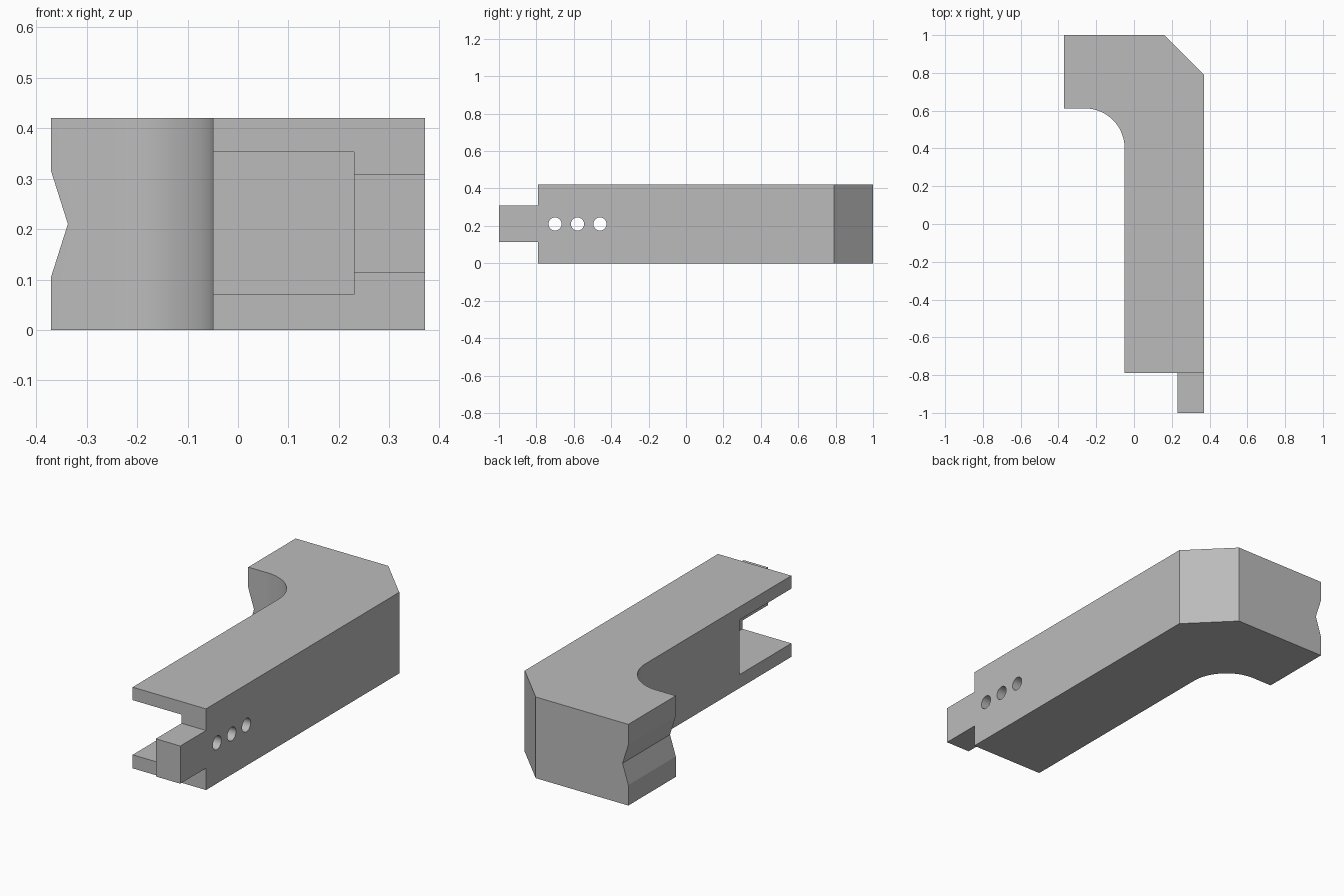
import bpy, bmesh
from math import cos, sin, pi, radians

if "Cube" in bpy.data.objects:
    bpy.data.objects.remove(bpy.data.objects["Cube"])

HEIGHT = 0.42
MID = HEIGHT / 2

grey = bpy.data.materials.new("plain grey")
grey.use_nodes = True
colour = (0.5, 0.5, 0.5, 1)
grey.diffuse_color = colour
grey.node_tree.nodes["Principled BSDF"].inputs["Base Color"].default_value = colour


def prism(name, outline, sweep):
    """Sweep a closed outline of 3D points along a vector."""
    bm = bmesh.new()
    face = bm.faces.new([bm.verts.new(p) for p in outline])
    swept = bmesh.ops.extrude_face_region(bm, geom=[face])["geom"]
    bmesh.ops.translate(bm, vec=sweep, verts=[v for v in swept if isinstance(v, bmesh.types.BMVert)])
    bmesh.ops.recalc_face_normals(bm, faces=bm.faces)
    mesh = bpy.data.meshes.new(name)
    bm.to_mesh(mesh)
    bm.free()
    mesh.materials.append(grey)
    obj = bpy.data.objects.new(name, mesh)
    bpy.context.collection.objects.link(obj)
    return obj


def block(name, x0, x1, y0, y1, z0, z1):
    outline = [(x0, y0, z0), (x1, y0, z0), (x1, y1, z0), (x0, y1, z0)]
    return prism(name, outline, (0, 0, z1 - z0))


# Angled arm: chamfered outer corner and rounded inner corner
radius = 0.21
plan = [(-0.05, -1), (0.37, -1), (0.37, 0.79), (0.16, 1), (-0.37, 1), (-0.37, 0.612)]
steps = 24
for i in range(steps + 1):
    a = pi / 2 * (1 - i / steps)
    plan.append((-0.05 - radius + radius * cos(a), 0.612 - radius + radius * sin(a)))
arm = prism("angled_arm", [(x, y, 0) for x, y in plan], (0, 0, HEIGHT))

# Cutters: shoulders above and below the end tab, then the open side pocket
cutters = [
    block("upper_shoulder_cutter", -0.2, 0.5, -1.2, -0.79, 0.308, 0.6),
    block("lower_shoulder_cutter", -0.2, 0.5, -1.2, -0.79, -0.2, 0.113),
    block("pocket_cutter", -0.2, 0.23, -1.3, -0.365, 0.07, 0.353),
]

# V groove across the short end
groove = [(-0.337, MID), (-0.403, MID + 0.208), (-0.403, MID - 0.208)]
cutters.append(prism("groove_cutter", [(x, 0.5, z) for x, z in groove], (0, 0.6, 0)))

# Row of three pin holes through the pocket wall
for i in range(3):
    y = -0.70 + 0.12 * i
    ring = [(0.1, y + 0.035 * cos(t * pi / 16), MID + 0.035 * sin(t * pi / 16)) for t in range(32)]
    cutters.append(prism("pin_hole_cutter", ring, (0.4, 0, 0)))

# Cut the arm, then discard the cutters
bpy.context.view_layer.objects.active = arm
for obj in bpy.context.selected_objects:
    obj.select_set(False)
arm.select_set(True)
for cutter in cutters:
    cutter.hide_render = True
    mod = arm.modifiers.new("cut", "BOOLEAN")
    mod.operation = "DIFFERENCE"
    mod.solver = "EXACT"
    mod.object = cutter
    bpy.ops.object.modifier_apply(modifier=mod.name)
    bpy.data.objects.remove(cutter)

bpy.ops.object.shade_smooth_by_angle(angle=radians(15))
